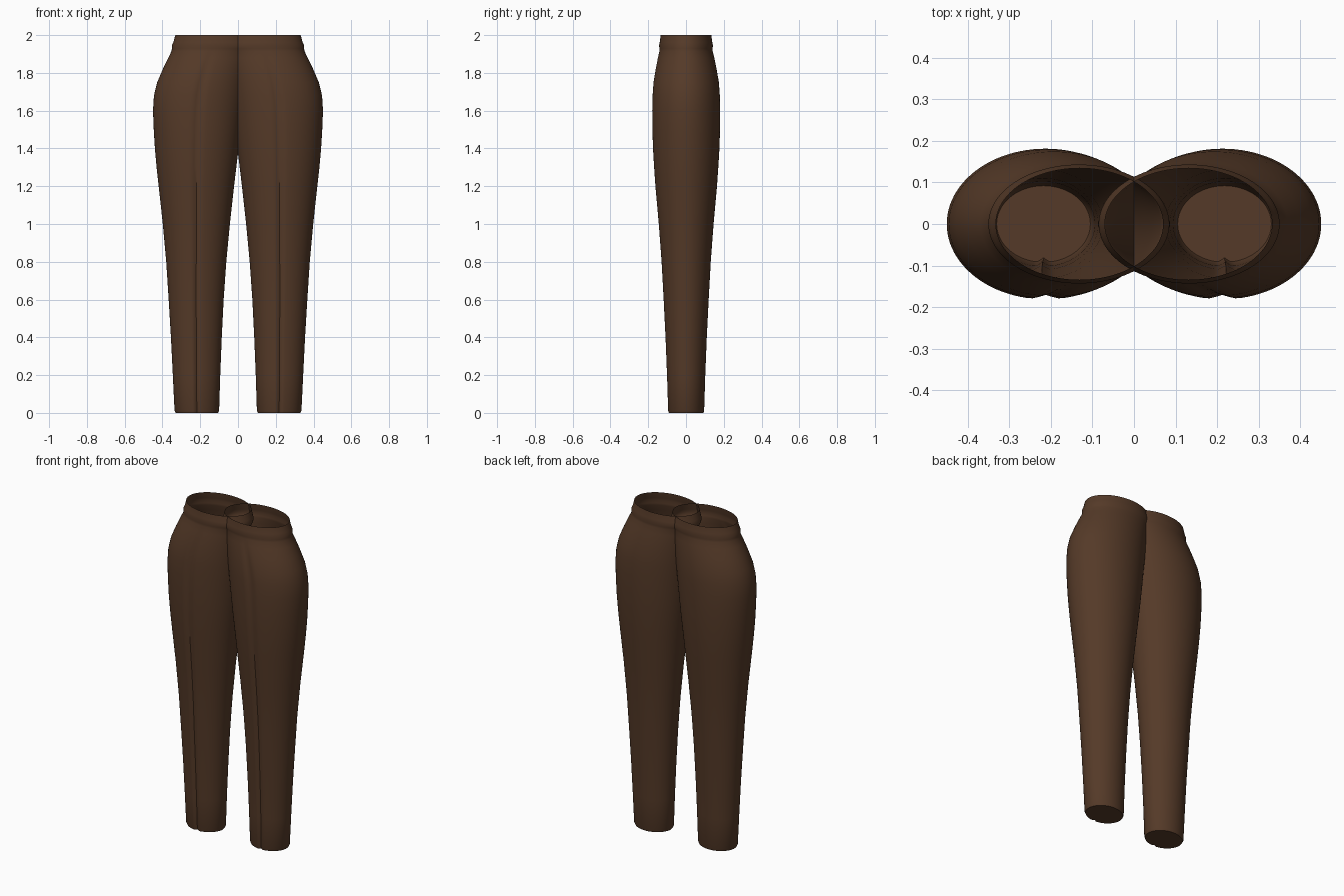
import bpy, bmesh, math

cube = bpy.data.objects.get("Cube")
if cube:
    bpy.data.objects.remove(cube, do_unlink=True)

# Brown cloth
cloth = bpy.data.materials.new("brown_cloth")
cloth.use_nodes = True
colour = (0.09, 0.042, 0.021, 1)
cloth.diffuse_color = colour
bsdf = cloth.node_tree.nodes["Principled BSDF"]
bsdf.inputs["Base Color"].default_value = colour
bsdf.inputs["Roughness"].default_value = 0.9

# Cross-sections of one leg: height, outer x, inner x, half depth
SECTIONS = [
    (0.0, 0.33, 0.105, 0.092), (0.012, 0.336, 0.10, 0.096),
    (0.2, 0.345, 0.094, 0.102), (0.4, 0.355, 0.086, 0.11),
    (0.6, 0.367, 0.076, 0.12), (0.8, 0.38, 0.062, 0.131),
    (1.0, 0.398, 0.043, 0.146), (1.2, 0.42, 0.021, 0.164),
    (1.3, 0.431, 0.009, 0.171), (1.4, 0.44, -0.003, 0.177),
    (1.5, 0.446, -0.014, 0.18), (1.6, 0.45, -0.025, 0.181),
    (1.68, 0.445, -0.035, 0.179), (1.75, 0.428, -0.043, 0.174),
    (1.82, 0.398, -0.053, 0.162), (1.88, 0.369, -0.064, 0.15),
    (1.915, 0.352, -0.072, 0.141), (1.928, 0.35, -0.082, 0.14),
    (1.945, 0.35, -0.085, 0.143), (1.962, 0.342, -0.08, 0.139),
    (2.0, 0.332, -0.07, 0.134),
]
SEGMENTS = 96


def make_leg(name, side):
    bm = bmesh.new()
    rings = []
    for z, outer, inner, depth in SECTIONS:
        cx, rx = (outer + inner) / 2, (outer - inner) / 2
        # pressed crease down the front, fading under the waistband
        crease = 0.011 * min(1, max(0, (1.92 - z) / 0.2))
        ring = []
        for i in range(SEGMENTS):
            a = math.tau * i / SEGMENTS
            off = (a - 1.5 * math.pi) / 0.08
            y = depth * math.sin(a) + crease * math.exp(-off * off)
            ring.append(bm.verts.new((side * (cx + rx * math.cos(a)), y, z)))
        rings.append(ring)
    for low, high in zip(rings, rings[1:]):
        for i in range(SEGMENTS):
            j = (i + 1) % SEGMENTS
            bm.faces.new((low[i], low[j], high[j], high[i]))
    # closed hem, open waist
    bm.faces.new(rings[0][::-1])
    if side < 0:
        bmesh.ops.reverse_faces(bm, faces=bm.faces[:])
    mesh = bpy.data.meshes.new(name)
    bm.to_mesh(mesh)
    bm.free()
    mesh.materials.append(cloth)
    obj = bpy.data.objects.new(name, mesh)
    bpy.context.collection.objects.link(obj)
    bpy.ops.object.select_all(action="DESELECT")
    obj.select_set(True)
    bpy.context.view_layer.objects.active = obj
    bpy.ops.object.shade_smooth_by_angle(angle=math.radians(40))


make_leg("left_trouser_leg", 1)
make_leg("right_trouser_leg", -1)
